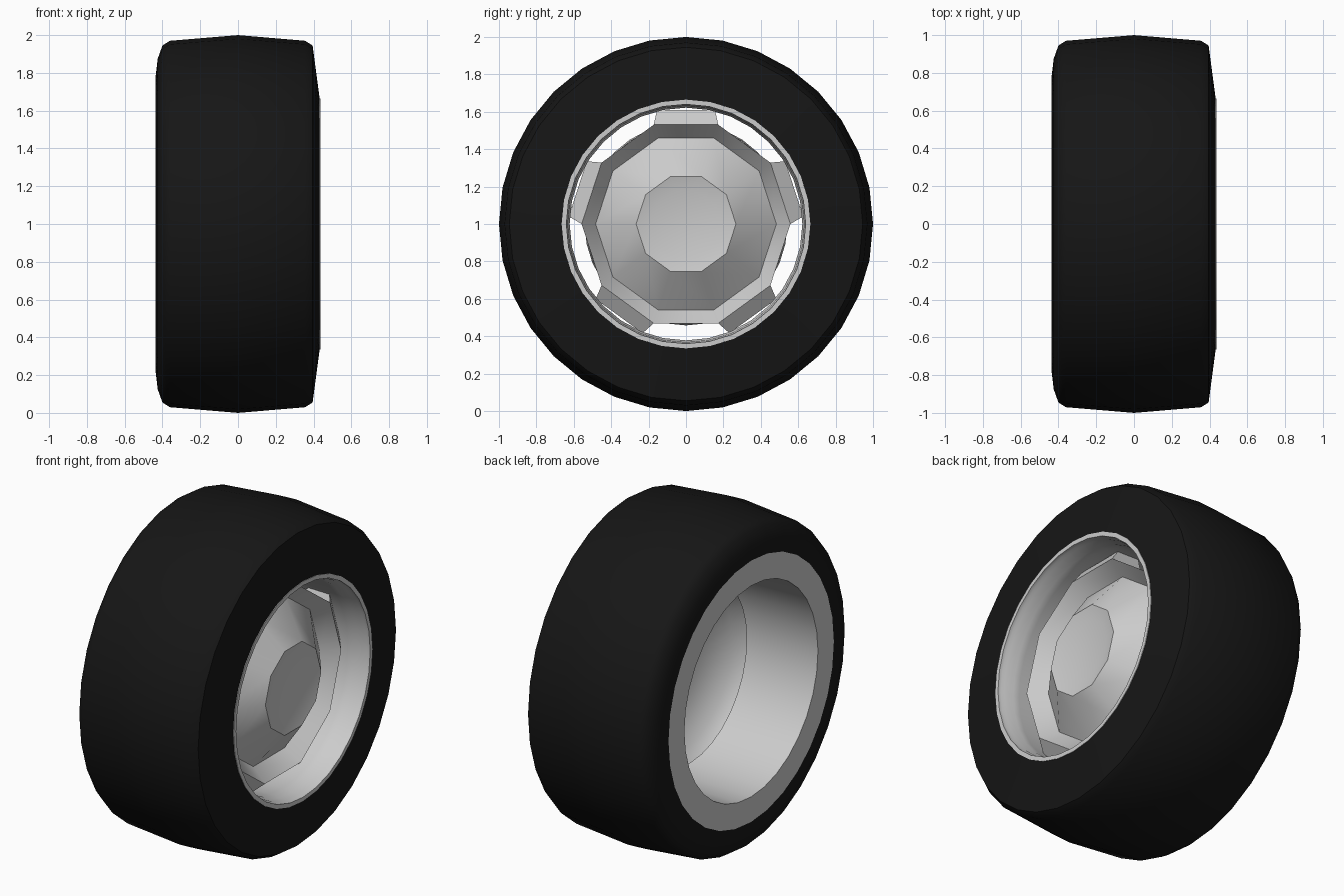
import bpy, bmesh
from math import sin, cos, pi, radians

if "Cube" in bpy.data.objects:
    bpy.data.objects.remove(bpy.data.objects["Cube"])

CENTRE_Z = 1.0


def polar(x, r, a):
    return (x, r * cos(a), CENTRE_Z + r * sin(a))


def finish(bm, name, mat=None, angle=30):
    bmesh.ops.recalc_face_normals(bm, faces=bm.faces)
    me = bpy.data.meshes.new(name)
    bm.to_mesh(me)
    bm.free()
    ob = bpy.data.objects.new(name, me)
    bpy.context.collection.objects.link(ob)
    if mat:
        me.materials.append(mat)
    bpy.ops.object.select_all(action='DESELECT')
    bpy.context.view_layer.objects.active = ob
    ob.select_set(True)
    bpy.ops.object.shade_smooth_by_angle(angle=radians(angle))
    return ob


def lathe(name, profile, sides, closed=True, mat=None, angle=30):
    """Spin (x, radius) points about the axle; open profiles get end caps."""
    bm = bmesh.new()
    rings = [[bm.verts.new(polar(x, r, 2 * pi * i / sides)) for i in range(sides)]
             for x, r in profile]
    pairs = list(zip(rings, rings[1:]))
    if closed:
        pairs.append((rings[-1], rings[0]))
    else:
        bm.faces.new(rings[0])
        bm.faces.new(rings[-1])
    for a, b in pairs:
        for i in range(sides):
            j = (i + 1) % sides
            bm.faces.new((a[i], a[j], b[j], b[i]))
    return finish(bm, name, mat, angle)


rubber = bpy.data.materials.new("black_rubber")
rubber.diffuse_color = (0.008, 0.008, 0.008, 1)
rubber.use_nodes = True
rubber.node_tree.nodes["Principled BSDF"].inputs["Base Color"].default_value = rubber.diffuse_color

# Tyre with crowned tread; the rear shoulder is rounder than the front one
lathe("tyre", [(0.433, 0.66), (0.395, 0.945), (0.355, 0.97), (0, 1.0),
               (-0.36, 0.97), (-0.40, 0.945), (-0.425, 0.875), (-0.435, 0.79),
               (-0.42, 0.66)], 32, mat=rubber, angle=40)

# Rim: wide rear flange, barrel, stepped front lip
lathe("rim", [(-0.436, 0.79), (-0.436, 0.638), (0.30, 0.622), (0.34, 0.622),
              (0.36, 0.63), (0.40, 0.632), (0.415, 0.64), (0.436, 0.64),
              (0.436, 0.665), (-0.40, 0.67)], 32)

# Ten-sided hub: recessed cap, raised collar, sloping dish, raised outer band
lathe("hub", [(0.35, 0.187), (0.37, 0.267), (0.207, 0.483), (0.30, 0.558),
              (0.10, 0.555), (0.10, 0.48), (0.18, 0.20)], 10, closed=False)

# Hollow drum behind the hub
lathe("hub_back", [(0.15, 0.535), (-0.03, 0.542), (0.04, 0.50), (0.12, 0.30),
                   (0.15, 0.05)], 32, closed=False, angle=60)

# Five short spokes joining the hub to the rim
bm = bmesh.new()
for k in range(5):
    mid = radians(90 + 72 * k)
    inner, outer = radians(18), radians(14.3)
    corners = [(0.558, -inner), (0.558, inner), (0.628, outer), (0.628, -outer)]
    front = [bm.verts.new(polar(x, r, mid + d))
             for (r, d), x in zip(corners, (0.30, 0.30, 0.24, 0.24))]
    back = [bm.verts.new(polar(0.10, r, mid + d)) for r, d in corners]
    bm.faces.new(front)
    bm.faces.new(back[::-1])
    for i in range(4):
        j = (i + 1) % 4
        bm.faces.new((front[i], front[j], back[j], back[i]))
finish(bm, "spokes", angle=15)
